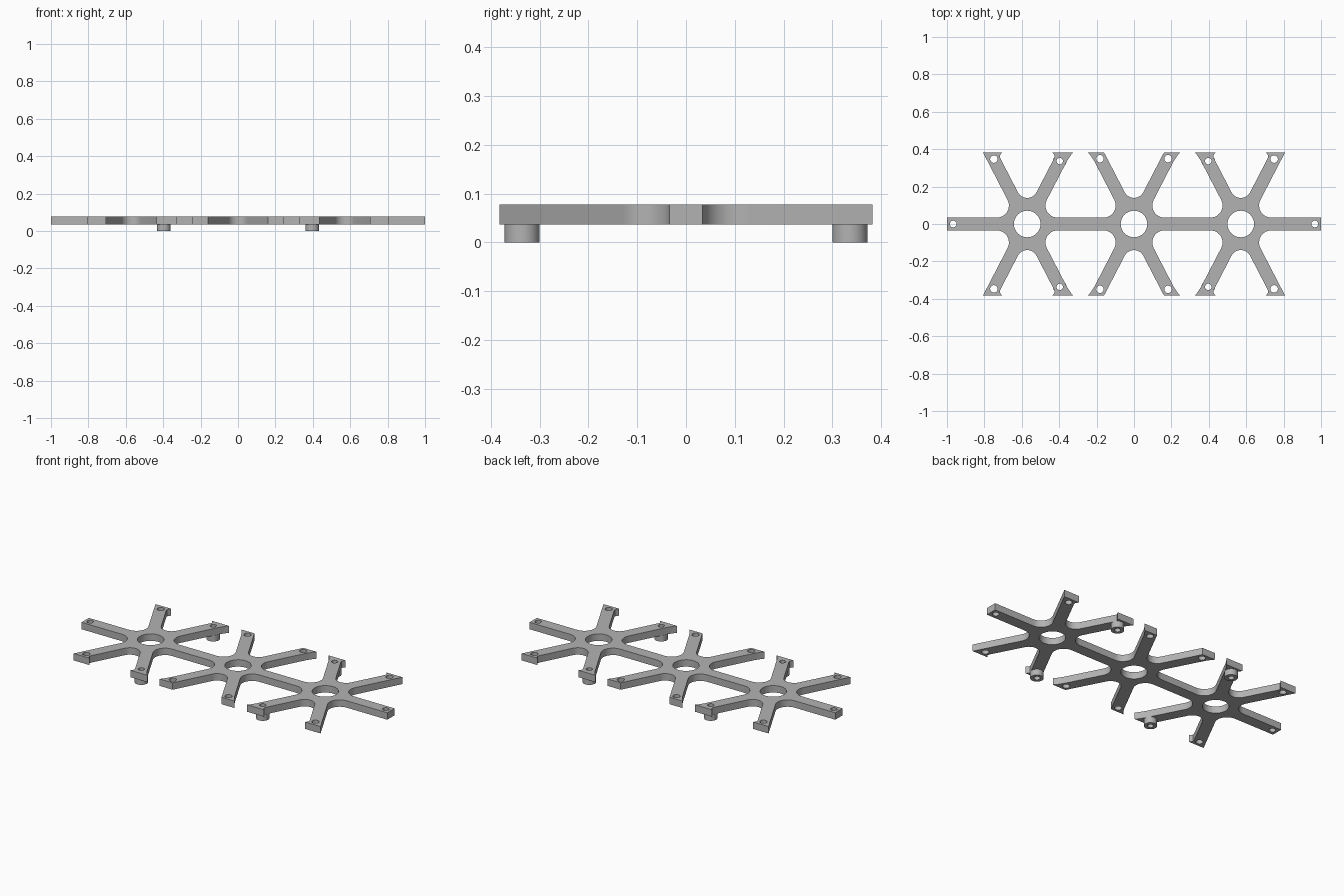
import bpy, bmesh
from math import sin, cos, pi, radians

cube = bpy.data.objects.get("Cube")
if cube:
    bpy.data.objects.remove(cube)

ARM = radians(62.6)      # angle of the diagonal arms
HALF = 0.034             # half width of an arm
TIP = 0.382              # y of the arm ends
HUB = 0.571              # spacing of the hubs
BOTTOM, TOP = 0.036, 0.077

grey = bpy.data.materials.new("plain grey")
grey.use_nodes = True
colour = (0.45, 0.45, 0.45, 1)
grey.diffuse_color = colour
grey.node_tree.nodes["Principled BSDF"].inputs["Base Color"].default_value = colour


def arc(cx, cy, r, start, end, n=12):
    return [(cx + r * cos(start + (end - start) * i / n),
             cy + r * sin(start + (end - start) * i / n)) for i in range(n + 1)]


def circle(cx, cy, r, n=32):
    return arc(cx, cy, r, 0, 2 * pi, n)[:-1]


def edge(y, side):
    """Point on the inner (-1) or outer (1) flank of a diagonal arm."""
    return ((y * cos(ARM) + side * HALF) / sin(ARM), y)


def half_hub(inner_flare, outer_flare):
    """Outline from the valley above a hub, round one arm, to the straight bar."""
    r = 0.056
    pts = arc(0, (HALF + r) / cos(ARM), r, -pi / 2, ARM - pi / 2)
    if inner_flare:
        pts += [edge(0.35, -1), (0.147, 0.363), (0.142, 0.373), (0.134, TIP)]
    else:
        pts += [edge(TIP, -1)]
    if outer_flare:
        pts += [(0.246, TIP), (0.234, 0.369), (0.223, 0.352), edge(0.335, 1)]
    else:
        pts += [edge(TIP, 1)]
    r = 0.065
    d = (HALF + r) / sin(ARM / 2)
    pts += arc(d * cos(ARM / 2), HALF + r, r, ARM + pi / 2, 1.5 * pi)
    return pts


def solid(name, loops, z0, z1):
    """Extrude closed loops; inner loops become holes."""
    curve = bpy.data.curves.new(name + "_profile", "CURVE")
    curve.dimensions = "2D"
    curve.fill_mode = "BOTH"
    curve.extrude = (z1 - z0) / 2
    for loop in loops:
        spline = curve.splines.new("POLY")
        spline.points.add(len(loop) - 1)
        for point, (x, y) in zip(spline.points, loop):
            point.co = (x, y, 0, 1)
        spline.use_cyclic_u = True
    helper = bpy.data.objects.new(name + "_helper", curve)
    bpy.context.collection.objects.link(helper)
    graph = bpy.context.evaluated_depsgraph_get()
    mesh = bpy.data.meshes.new_from_object(helper.evaluated_get(graph))
    bpy.data.objects.remove(helper)
    bpy.data.curves.remove(curve)
    bm = bmesh.new()
    bm.from_mesh(mesh)
    bmesh.ops.remove_doubles(bm, verts=bm.verts, dist=0.0001)
    bmesh.ops.translate(bm, verts=bm.verts, vec=(0, 0, (z0 + z1) / 2))
    bmesh.ops.recalc_face_normals(bm, faces=bm.faces)
    bm.to_mesh(mesh)
    bm.free()
    mesh.materials.clear()
    mesh.materials.append(grey)
    mesh.name = name
    obj = bpy.data.objects.new(name, mesh)
    bpy.context.collection.objects.link(obj)
    bpy.ops.object.select_all(action="DESELECT")
    obj.select_set(True)
    bpy.context.view_layer.objects.active = obj
    bpy.ops.object.shade_smooth_by_angle(angle=radians(30))
    return obj


# Quarter outline: centre hub, inner half and outer half of the side hub, bar end
quarter = half_hub(False, True)
quarter += [(HUB - x, y) for x, y in reversed(half_hub(True, True))]
quarter += [(HUB + x, y) for x, y in half_hub(True, False)][1:]
quarter += [(1, HALF)]

# Mirror it into the whole outline
upper = [(-x, y) for x, y in reversed(quarter)] + quarter[1:]
outline = upper + [(x, -y) for x, y in reversed(upper)]

# Hub openings and screw holes
holes = [circle(x, 0, 0.071, 48) for x in (-HUB, 0, HUB)]
bosses = []
for sx in (-1, 1):
    holes.append(circle(sx * 0.967, 0, 0.018))
    for sy in (-1, 1):
        holes.append(circle(sx * 0.182, sy * 0.349, 0.02))
        holes.append(circle(sx * 0.749, sy * 0.347, 0.02))
        holes.append(circle(sx * 0.397, sy * 0.336, 0.017))
        bosses.append((sx * 0.397, sy * 0.336))

solid("lattice_plate", [outline] + holes, BOTTOM, TOP)

# Short hollow feet under the inner arms of the side hubs
for x, y in bosses:
    name = ("back" if y > 0 else "front") + ("_left" if x > 0 else "_right") + "_foot"
    solid(name, [circle(x, y, 0.036), circle(x, y, 0.017)], 0, BOTTOM)
